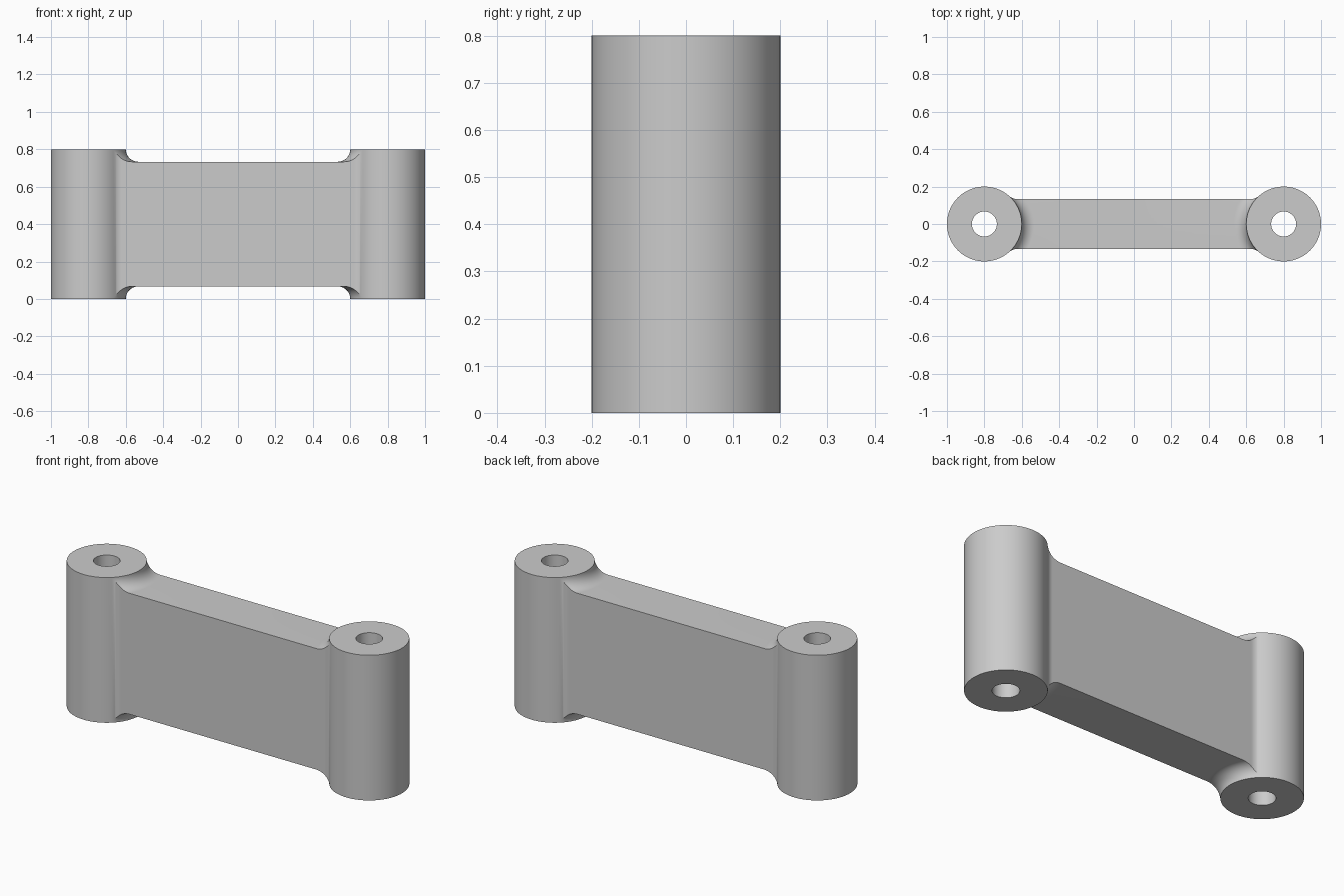
import bpy, bmesh
from math import pi, sin, cos, asin, acos, atan2, hypot, sqrt

cube = bpy.data.objects.get("Cube")
if cube:
    bpy.data.objects.remove(cube)

HEIGHT, BOSS_X = 0.8, -0.8
BOSS_R, HOLE_R = 0.2, 0.0667
FILLET, WEB_Y = 0.0667, 0.1333
ACROSS, AROUND, STEPS = 16, 64, 16

# Centre of the upright fillet between boss and web, seen from the boss axis
fy = WEB_Y + FILLET
fx = sqrt((BOSS_R + FILLET) ** 2 - fy ** 2)
fd, fa = hypot(fx, fy), atan2(fy, fx)
TANGENT_R = hypot(fx, WEB_Y)


def half_angle(r):
    """Half the angle that the web covers at distance r from the boss axis."""
    if r >= TANGENT_R:
        return asin(WEB_Y / r)
    c = (r * r + fd * fd - FILLET * FILLET) / (2 * r * fd)
    return fa - acos(min(1, c))


bm = bmesh.new()


def pair(x, y, z):
    """A top vertex and its twin on the underside."""
    return bm.verts.new((x, y, z)), bm.verts.new((x, y, HEIGHT - z))


def polar_pair(r, a, z):
    return pair(BOSS_X + r * cos(a), r * sin(a), z)


def bridge(row_a, row_b):
    """Top and bottom faces between two rows of vertex pairs."""
    for i in range(len(row_a) - 1):
        for side in (0, 1):
            bm.faces.new((row_a[i][side], row_a[i + 1][side],
                          row_b[i + 1][side], row_b[i][side]))


def wall(row):
    """Upright faces from top to bottom along a row of vertex pairs."""
    for p, q in zip(row, row[1:]):
        bm.faces.new((p[0], q[0], q[1], p[1]))


# Web: curved rows down the fillet, then a straight row on the centre plane
rows = []
for k in range(STEPS + 1):
    t = k / STEPS * pi / 2
    r = BOSS_R + FILLET * (1 - cos(t))
    a = half_angle(r)
    rows.append([polar_pair(r, a * (2 * i / ACROSS - 1), HEIGHT - FILLET * sin(t))
                 for i in range(ACROSS + 1)])
rows.append([pair(0, WEB_Y * (2 * i / ACROSS - 1), HEIGHT - FILLET)
             for i in range(ACROSS + 1)])
for row_a, row_b in zip(rows, rows[1:]):
    bridge(row_a, row_b)
for end in (0, -1):
    wall([row[end] for row in rows])

# Boss: the rest of the outer wall, the bore and the two ring-shaped ends
a0 = half_angle(BOSS_R)
rest = [a0 + (2 * pi - 2 * a0) * i / AROUND for i in range(1, AROUND)]
angles = [a0 * (2 * i / ACROSS - 1) for i in range(ACROSS + 1)] + rest
outer = rows[0] + [polar_pair(BOSS_R, a, HEIGHT) for a in rest]
bore = [polar_pair(HOLE_R, a, HEIGHT) for a in angles]
outer.append(outer[0])
bore.append(bore[0])
wall(outer[ACROSS:])
wall(bore)
bridge(outer, bore)

bmesh.ops.recalc_face_normals(bm, faces=bm.faces)
mesh = bpy.data.meshes.new("link_arm")
bm.to_mesh(mesh)
bm.free()
arm = bpy.data.objects.new("link_arm", mesh)
bpy.context.collection.objects.link(arm)

# Plain grey
grey = bpy.data.materials.new("light_grey")
grey.use_nodes = True
colour = (0.6, 0.6, 0.6, 1)
grey.diffuse_color = colour
grey.node_tree.nodes["Principled BSDF"].inputs["Base Color"].default_value = colour
mesh.materials.append(grey)

# Smooth curves with sharp rims, then the matching other half
bpy.ops.object.select_all(action='DESELECT')
arm.select_set(True)
bpy.context.view_layer.objects.active = arm
bpy.ops.object.shade_smooth_by_angle(angle=pi / 6)
mirror = arm.modifiers.new("other_half", 'MIRROR')
mirror.use_axis = (True, False, False)
mirror.use_clip = True
